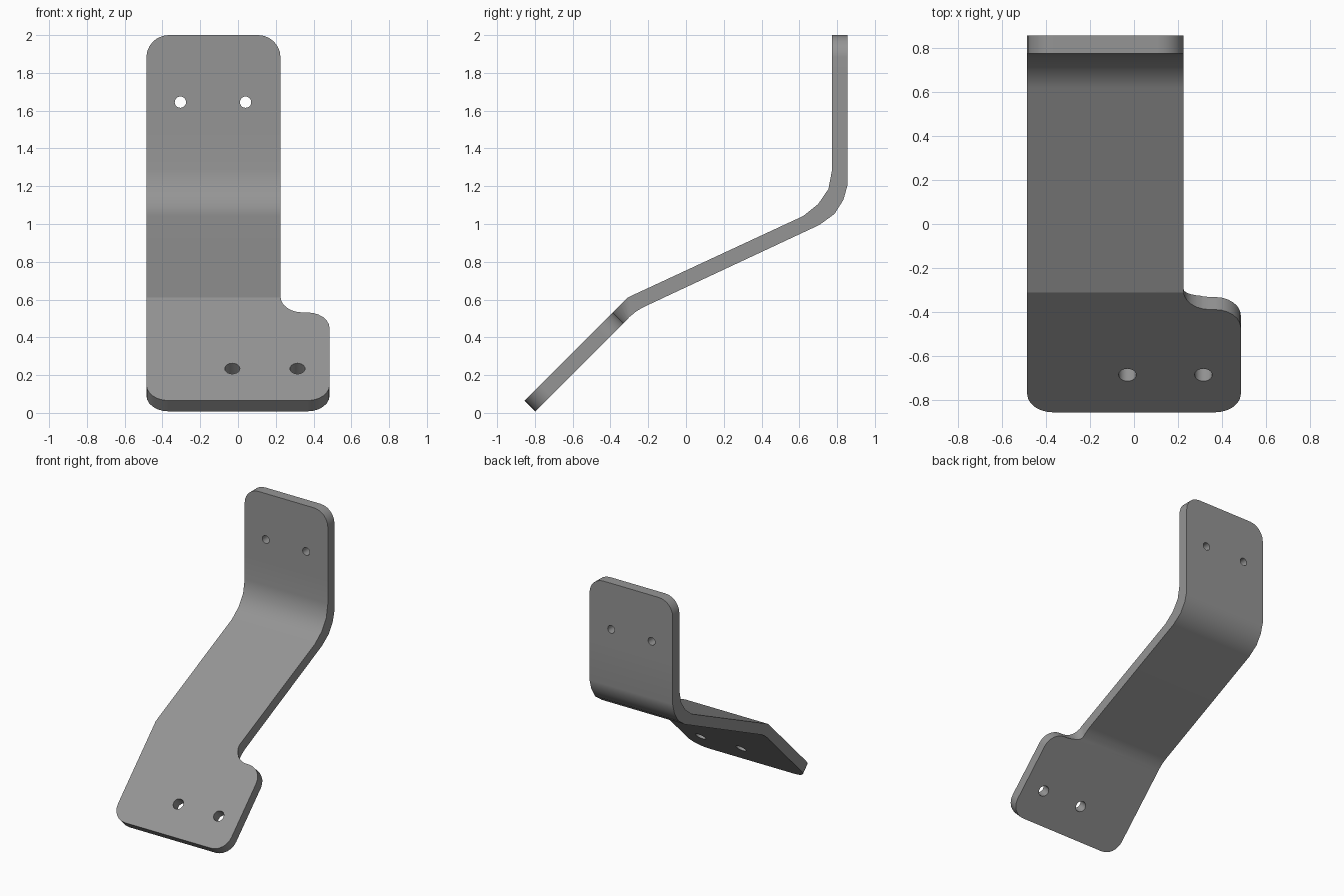
import bpy, bmesh
from mathutils import Vector

if "Cube" in bpy.data.objects:
    bpy.data.objects.remove(bpy.data.objects["Cube"])

THICK = 0.08
# Side profile (y, z): matching stations along the front and back skins
FRONT = [(-.855, .065), (-.383, .537), (-.31, .61), (-.285, .622), (-.259, .634), (.62, 1.042),
         (.70, 1.106), (.754, 1.185), (.774, 1.29), (.774, 1.5), (.774, 2)]
BACK = [(-.798, .008), (-.326, .48), (-.299, .508), (-.264, .537), (-.225, .56), (.706, .995),
        (.786, 1.053), (.833, 1.127), (.855, 1.205), (.855, 1.5), (.855, 2)]
front = [Vector(p) for p in FRONT]
back = [Vector(p) for p in BACK]
stations = [0.0]
for a, b in zip(front, front[1:]):
    stations.append(stations[-1] + (b - a).length)
length = stations[-1]

grey = bpy.data.materials.new("grey metal")
grey.use_nodes = True
colour = (0.3, 0.3, 0.3, 1)
grey.diffuse_color = colour
grey.node_tree.nodes["Principled BSDF"].inputs["Base Color"].default_value = colour

# Flat blank with a side tab and rounded corners
bm = bmesh.new()
corners = [(-.485, 0), (.485, 0), (.485, .66), (.225, .66), (.225, length), (-.485, length)]
face = bm.faces.new([bm.verts.new((x, s, 0)) for x, s in corners])
walls = bmesh.ops.extrude_face_region(bm, geom=[face])["geom"]
for v in walls:
    if isinstance(v, bmesh.types.BMVert):
        v.co.z = THICK
bmesh.ops.recalc_face_normals(bm, faces=bm.faces)
upright = [e for e in bm.edges if abs(e.verts[0].co.z - e.verts[1].co.z) > .01]
bmesh.ops.bevel(bm, geom=upright, offset=.118, segments=6, profile=.5, affect='EDGES')
mesh = bpy.data.meshes.new("bent_bracket")
bm.to_mesh(mesh)
bm.free()
bracket = bpy.data.objects.new("bent_bracket", mesh)
bpy.context.collection.objects.link(bracket)
mesh.materials.append(grey)
bpy.context.view_layer.objects.active = bracket

# Screw holes, drilled while flat
head_s = length - .355
for x, s, r in [(-.03, .24, .04), (.315, .24, .04), (-.305, head_s, .03), (.04, head_s, .03)]:
    bpy.ops.mesh.primitive_cylinder_add(vertices=20, radius=r, depth=1, location=(x, s, 0))
    drill = bpy.context.object
    drill.data.materials.append(grey)
    bpy.context.view_layer.objects.active = bracket
    cut = bracket.modifiers.new("hole", 'BOOLEAN')
    cut.operation, cut.solver, cut.object = 'DIFFERENCE', 'EXACT', drill
    bpy.ops.object.modifier_apply(modifier=cut.name)
    bpy.data.objects.remove(drill)


def bent(v):
    """Map a flat point onto the bent side profile."""
    i = max(k for k in range(len(stations) - 1) if k == 0 or v.y >= stations[k] - 1e-6)
    f = (v.y - stations[i]) / (stations[i + 1] - stations[i])
    p = back[i].lerp(back[i + 1], f).lerp(front[i].lerp(front[i + 1], f), v.z / THICK)
    return Vector((v.x, p.x, p.y))


# Cut the bend lines, then bend
bm = bmesh.new()
bm.from_mesh(mesh)
for s in stations[1:-1]:
    bmesh.ops.bisect_plane(bm, geom=bm.verts[:] + bm.edges[:] + bm.faces[:], dist=1e-5,
                           plane_co=(0, s, 0), plane_no=(0, 1, 0))
crease = [e for e in bm.edges
          if all(abs(v.co.y - stations[2]) < 1e-4 and v.co.z > THICK / 2 for v in e.verts)]
for v in bm.verts:
    v.co = bent(v.co)
bm.to_mesh(mesh)
creased = [e.index for e in crease] if not bm.edges.index_update() else []
bm.free()

# Smooth bends, crisp edges and one sharp front crease
bpy.ops.object.select_all(action='DESELECT')
bracket.select_set(True)
bpy.context.view_layer.objects.active = bracket
bpy.ops.object.shade_smooth_by_angle(angle=0.45)
for i in creased:
    mesh.edges[i].use_edge_sharp = True
weighted = bracket.modifiers.new("flat panels", 'WEIGHTED_NORMAL')
weighted.keep_sharp = True
